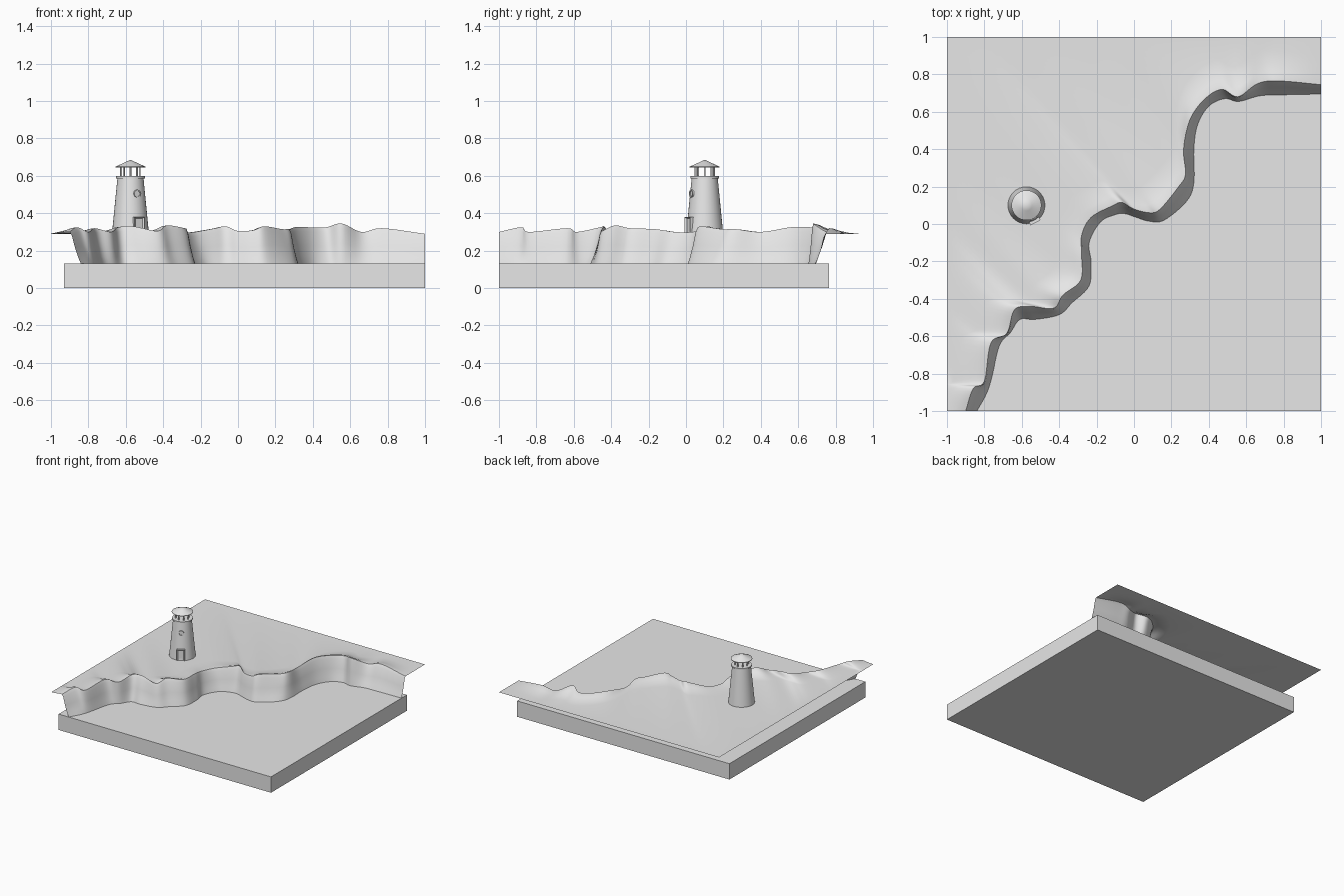
import bpy
import bmesh
from math import cos, sin, pi, radians
from mathutils import Matrix, Vector

cube = bpy.data.objects.get("Cube")
if cube:
    bpy.data.objects.remove(cube, do_unlink=True)

grey = bpy.data.materials.new("plain_grey")
grey.use_nodes = True
grey.diffuse_color = (0.8, 0.8, 0.8, 1)
grey.node_tree.nodes["Principled BSDF"].inputs["Base Color"].default_value = (0.8, 0.8, 0.8, 1)


def finish(name, bm, smooth=None):
    """Turn a bmesh into a named object, optionally smooth below an angle."""
    mesh = bpy.data.meshes.new(name)
    bm.to_mesh(mesh)
    bm.free()
    mesh.materials.append(grey)
    obj = bpy.data.objects.new(name, mesh)
    bpy.context.collection.objects.link(obj)
    if smooth:
        bpy.ops.object.select_all(action="DESELECT")
        obj.select_set(True)
        bpy.context.view_layer.objects.active = obj
        bpy.ops.object.shade_smooth_by_angle(angle=radians(smooth))
    return obj


def add_box(bm, low, high):
    low, high = Vector(low), Vector(high)
    size = high - low
    matrix = Matrix.Translation((low + high) / 2) @ Matrix.Diagonal((*size, 1))
    return bmesh.ops.create_cube(bm, size=1, matrix=matrix)["verts"]


def lathe(name, profile, centre, sides=32, smooth=35):
    """Spin a (radius, height) profile around a vertical axis."""
    bm = bmesh.new()
    verts = [bm.verts.new((r, 0, z)) for r, z in profile]
    edges = [bm.edges.new(pair) for pair in zip(verts, verts[1:])]
    bmesh.ops.spin(bm, geom=verts + edges, cent=(0, 0, 0), axis=(0, 0, 1),
                   angle=2 * pi, steps=sides, use_duplicate=False)
    bmesh.ops.remove_doubles(bm, verts=bm.verts, dist=0.0005)
    bmesh.ops.recalc_face_normals(bm, faces=bm.faces)
    bmesh.ops.translate(bm, verts=bm.verts, vec=centre)
    return finish(name, bm, smooth)


# Water slab
SEA, LAND = 0.13, 0.29
bm = bmesh.new()
add_box(bm, (-0.93, -1, 0), (1, 0.765, SEA))
finish("water_slab", bm)

# Coast stations: rim x, y, height, then foot x, y at the water line
COAST = [
    (-.9, -1, .3, -.84, -1), (-.86, -.88, .325, -.79, -.91),
    (-.8, -.84, .3, -.76, -.82), (-.765, -.635, .32, -.72, -.65),
    (-.68, -.585, .3, -.66, -.58), (-.64, -.46, .325, -.61, -.51),
    (-.56, -.44, .33, -.53, -.51), (-.43, -.45, .305, -.4, -.485),
    (-.38, -.38, .335, -.33, -.42), (-.285, -.3, .32, -.24, -.33),
    (-.28, -.165, .315, -.23, -.2), (-.28, -.06, .3, -.24, -.1),
    (-.23, .035, .3, -.18, .01), (-.12, .095, .32, -.1, .05),
    (-.065, .115, .33, -.05, .055), (0, .08, .305, 0, .04),
    (.085, .06, .31, .08, .015), (.14, .08, .33, .16, .02),
    (.235, .195, .315, .28, .12), (.275, .265, .315, .32, .22),
    (.265, .4, .3, .32, .4), (.3, .56, .325, .34, .53),
    (.38, .67, .325, .4, .63), (.47, .72, .325, .485, .67),
    (.555, .68, .345, .56, .655), (.66, .75, .3, .67, .685),
    (.77, .765, .32, .78, .69), (1, .745, .29, 1, .695),
]
STEPS = 6


def smooth_path(points, steps):
    """Catmull-Rom curve through points of any dimension."""
    pts = [Vector(p) for p in points]
    pts = [pts[0] * 2 - pts[1]] + pts + [pts[-1] * 2 - pts[-2]]
    out = []
    for a, b, c, d in zip(pts, pts[1:], pts[2:], pts[3:]):
        for k in range(steps):
            t = k / steps
            out.append((b * 2 + (c - a) * t + (a * 2 - b * 5 + c * 4 - d) * t ** 2
                        + (b * 3 - a - c * 3 + d) * t ** 3) / 2)
    return out + [pts[-2]]


def corner_path(start, corner, end, t):
    """Point along two straight borders that meet at a corner."""
    if t <= 0.5:
        return Vector(start).lerp(Vector(corner), t * 2)
    return Vector(corner).lerp(Vector(end), t * 2 - 1)


def clamp(v):
    return max(-1, min(1, v))


# Terrain sheet: plateau, raised rim, cliff and sea bed in one loft
INLAND = [(0.16, 0), (0.1, 0.2), (0.05, 0.6), (0.02, 0.93)]
CLIFF = [(0, 1, 0), (0.2, 1, 0.12), (0.48, 1, 0.5), (0.76, 1, 0.8), (1, 1, 1), (1.15, 1, 1.17)]
path = smooth_path(COAST, STEPS)
bm = bmesh.new()
columns = []
for i, (tx, ty, tz, bx, by) in enumerate(path):
    t = i / (len(path) - 1)
    inward = Vector((t - 1, t)).normalized()
    border = corner_path((-1, -1), (-1, 1), (1, 1), t)
    column = [(border.x, border.y, LAND)]
    for dist, rise in INLAND:
        column.append((clamp(tx + inward.x * dist), clamp(ty + inward.y * dist),
                       LAND + (tz - LAND) * rise))
    for out, _, drop in CLIFF:
        column.append((clamp(tx + (bx - tx) * out), clamp(ty + (by - ty) * out),
                       tz + (SEA - tz) * drop))
    bed = corner_path((-0.82, -1), (1, -1), (1, 0.69), t)
    column.append((bed.x, bed.y, 0.1))
    columns.append([bm.verts.new(p) for p in column])
for left, right in zip(columns, columns[1:]):
    for r in range(len(left) - 1):
        bm.faces.new((left[r], left[r + 1], right[r + 1], right[r]))
bmesh.ops.dissolve_degenerate(bm, edges=bm.edges, dist=0.0002)
finish("terrain", bm, 45)

# Lighthouse tower with its gallery rim
CENTRE = Vector((-0.575, 0.1, 0))
lathe("tower", [(0, 0.28), (0.1, 0.28), (0.07, 0.585), (0.077, 0.587),
                (0.077, 0.598), (0, 0.598)], CENTRE)

# Roof cone with a thin lip
lathe("roof", [(0, 0.648), (0.08, 0.645), (0.08, 0.649), (0.03, 0.672), (0, 0.686)], CENTRE)

# Lantern posts
bm = bmesh.new()
for k in range(8):
    a = k * pi / 4
    spot = CENTRE + Vector((0.05 * cos(a), 0.05 * sin(a), 0.622))
    bmesh.ops.create_cone(bm, cap_ends=True, segments=8, radius1=0.005, radius2=0.005,
                          depth=0.055, matrix=Matrix.Translation(spot))
finish("lantern_posts", bm, 50)

# Door and window share one facing direction; local +x points outward
FACING = Matrix.Translation(CENTRE) @ Matrix.Rotation(radians(-62), 4, "Z")

# Door frame with a recessed panel
bm = bmesh.new()
add_box(bm, (0.06, -0.03, 0.28), (0.105, 0.03, 0.38))
bm.faces.ensure_lookup_table()
bm.normal_update()
front = max(bm.faces, key=lambda f: f.normal.x)
bmesh.ops.inset_region(bm, faces=[front], thickness=0.012, depth=0)
bmesh.ops.translate(bm, verts=front.verts, vec=(-0.008, 0, 0))
bmesh.ops.transform(bm, matrix=FACING, verts=bm.verts)
finish("door", bm)

# Round window with a recessed pane
window = lathe("window", [(0.021, 0.06), (0.021, 0.084), (0.015, 0.084),
                          (0.015, 0.079), (0, 0.079)], (0, 0, 0), 20)
window.matrix_world = (FACING @ Matrix.Translation((0, 0, 0.505))
                       @ Matrix.Rotation(pi / 2, 4, "Y"))
